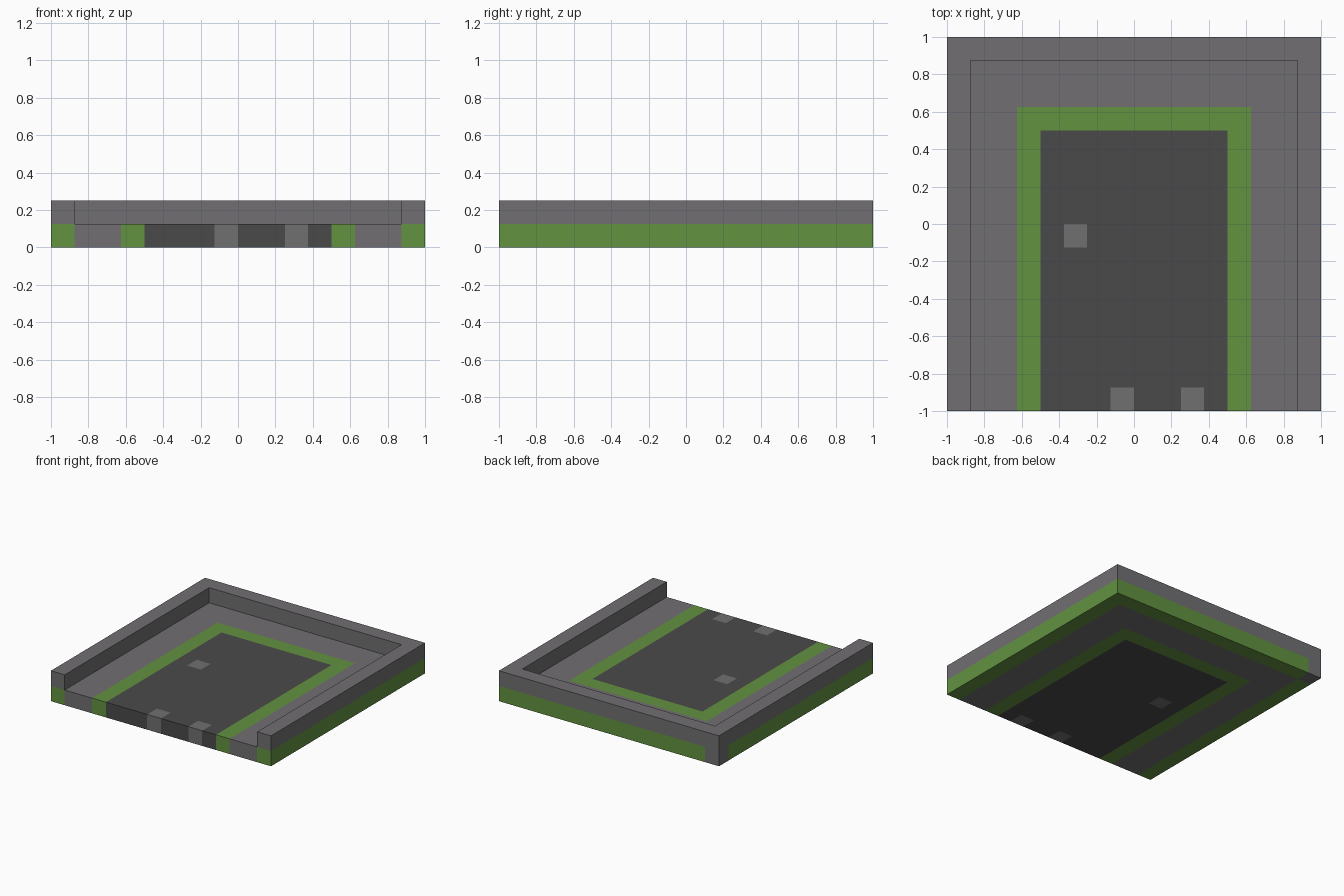
import bpy
import bmesh
from mathutils import Vector

CELL = 0.125  # the model is laid out in cubes of this size

if "Cube" in bpy.data.objects:
    bpy.data.objects.remove(bpy.data.objects["Cube"], do_unlink=True)


def make_material(name, srgb):
    color = [((c / 255 + 0.055) / 1.055) ** 2.4 for c in srgb] + [1.0]
    mat = bpy.data.materials.new(name)
    mat.use_nodes = True
    mat.diffuse_color = color
    mat.node_tree.nodes["Principled BSDF"].inputs["Base Color"].default_value = color
    return mat


MATERIALS = [
    make_material("stone_grey", (113, 111, 114)),
    make_material("grass_green", (98, 146, 64)),
    make_material("asphalt_dark", (74, 74, 74)),
    make_material("pebble_grey", (112, 112, 112)),
]
STONE, GRASS, ASPHALT, PEBBLE = range(4)

# Lower front-right-view corners of the pebbles, in cells
PEBBLES = [(-3, -1), (-1, -8), (2, -8)]


def in_rim(p):
    return abs(p.x) > 0.875 or p.y > 0.875


def ground_color(p):
    """Nested bands: grass edge, stone, grass strip, asphalt with pebbles."""
    if (p.x // CELL, p.y // CELL) in PEBBLES:
        return PEBBLE
    reach = max(abs(p.x), p.y)
    if reach < 0.5:
        return ASPHALT
    if reach < 0.625:
        return GRASS
    back_corner = p.x < -0.875 and p.y > 0.875
    return STONE if reach < 0.875 or back_corner else GRASS


def build_layer(name, bottom, keep, color, hidden):
    """Extrude the kept cells by one cube, colour them and drop hidden faces."""
    bm = bmesh.new()
    bmesh.ops.create_grid(bm, x_segments=16, y_segments=16, size=1)
    unused = [f for f in bm.faces if not keep(f.calc_center_median())]
    bmesh.ops.delete(bm, geom=unused, context="FACES")
    bmesh.ops.translate(bm, verts=bm.verts, vec=(0, 0, bottom))
    top = bmesh.ops.extrude_face_region(bm, geom=bm.faces[:], use_keep_orig=True)
    verts = [g for g in top["geom"] if isinstance(g, bmesh.types.BMVert)]
    bmesh.ops.translate(bm, verts=verts, vec=(0, 0, CELL))
    bmesh.ops.recalc_face_normals(bm, faces=bm.faces[:])
    bm.normal_update()
    # Each face takes the colour of the cube just behind it
    for f in bm.faces:
        f.material_index = color(f.calc_center_median() - f.normal * CELL / 2)
    covered = [f for f in bm.faces if hidden(f.calc_center_median(), f.normal)]
    bmesh.ops.delete(bm, geom=covered, context="FACES")
    bmesh.ops.dissolve_limit(bm, angle_limit=0.02, verts=bm.verts[:],
                             edges=bm.edges[:], delimit={"MATERIAL"})
    mesh = bpy.data.meshes.new(name)
    bm.to_mesh(mesh)
    bm.free()
    for mat in MATERIALS:
        mesh.materials.append(mat)
    obj = bpy.data.objects.new(name, mesh)
    bpy.context.collection.objects.link(obj)
    return obj


# Ground slab, open where the rim wall sits on it
build_layer("ground_slab", 0, lambda p: True, ground_color,
            lambda p, n: n.z > 0.5 and in_rim(p))

# Rim wall around the left, right and back
build_layer("rim_wall", CELL, in_rim, lambda p: STONE,
            lambda p, n: n.z < -0.5)
